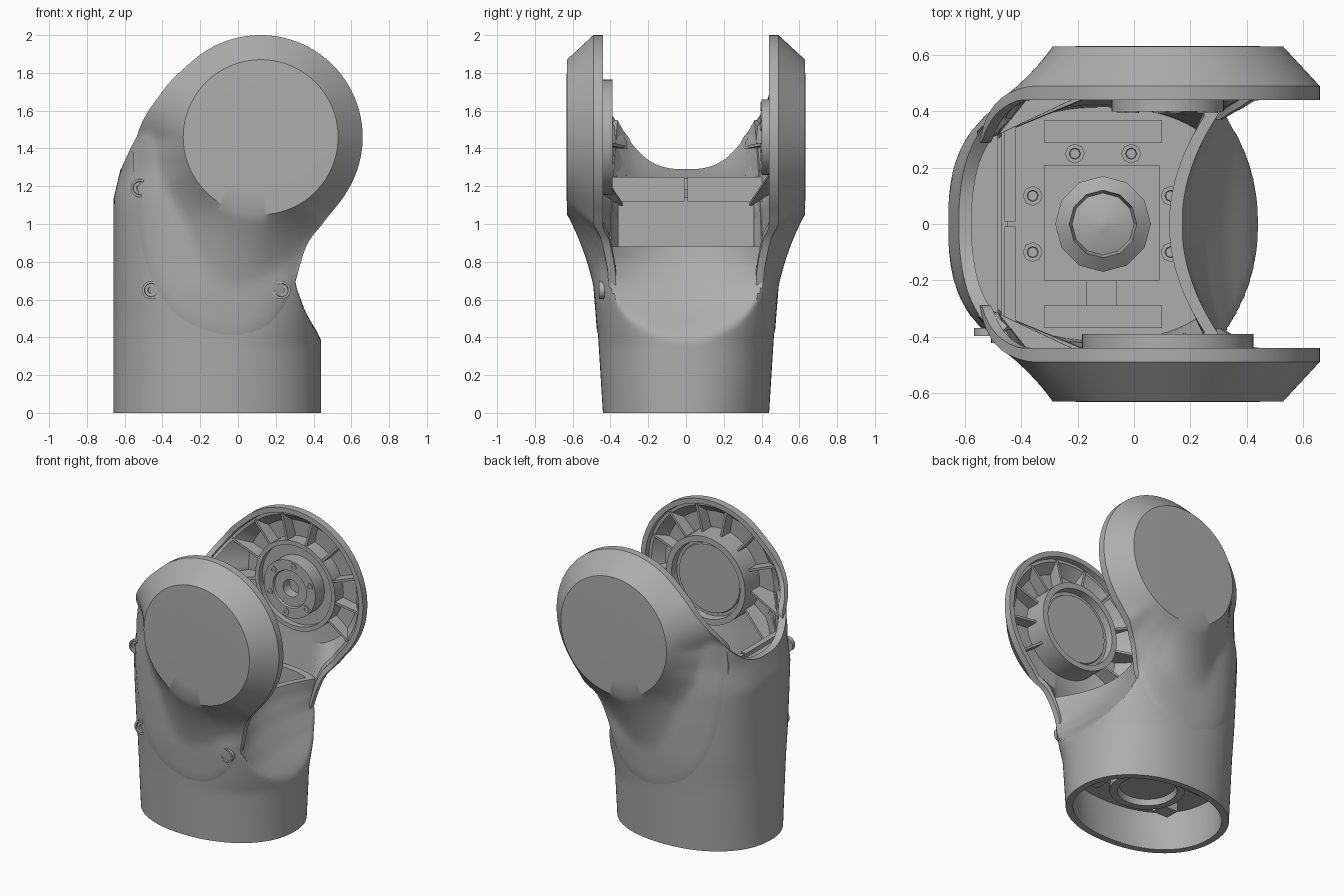
import bpy, bmesh, math
from mathutils import Vector

if "Cube" in bpy.data.objects:
    bpy.data.objects.remove(bpy.data.objects["Cube"])

GREY = (0.42, 0.42, 0.42, 1)
mat = bpy.data.materials.new("cast grey")
mat.use_nodes = True
mat.diffuse_color = GREY
mat.node_tree.nodes["Principled BSDF"].inputs["Base Color"].default_value = GREY

AXIS_X, AXIS_Z = 0.12, 1.46      # joint axis


def finish(bm, name, smooth=25):
    bmesh.ops.recalc_face_normals(bm, faces=bm.faces)
    me = bpy.data.meshes.new(name)
    bm.to_mesh(me)
    bm.free()
    me.materials.append(mat)
    ob = bpy.data.objects.new(name, me)
    bpy.context.collection.objects.link(ob)
    bpy.ops.object.select_all(action='DESELECT')
    bpy.context.view_layer.objects.active = ob
    ob.select_set(True)
    bpy.ops.object.shade_smooth_by_angle(angle=math.radians(smooth))


def lerp(table, t):
    for (a, va), (b, vb) in zip(table, table[1:]):
        if t <= b:
            return va + (vb - va) * max(0, (t - a) / (b - a))
    return table[-1][1]


def loft(rings, name, smooth=25, closed=False):
    """Skin a list of rings; cap the ends, or join last to first."""
    bm = bmesh.new()
    rows = [[bm.verts.new(p) for p in r] for r in rings]
    n = len(rows[0])
    for a, b in zip(rows, rows[1:] + rows[:1] if closed else rows[1:]):
        for i in range(n):
            k = (i + 1) % n
            bm.faces.new((a[i], a[k], b[k], b[i]))
    if not closed:
        bm.faces.new(rows[0])
        bm.faces.new(rows[-1])
    finish(bm, name, smooth)


def box(name, lo, hi):
    bm = bmesh.new()
    bmesh.ops.create_cube(bm, size=1)
    lo, hi = Vector(lo), Vector(hi)
    for v in bm.verts:
        v.co = (lo + hi) / 2 + Vector(c * s for c, s in zip(v.co, hi - lo))
    finish(bm, name)


def turned(name, profile, origin, along, n=40):
    """Revolve (radius, distance) pairs about a direction."""
    rot = Vector(along).to_track_quat('Z', 'Y')
    rings = [[Vector(origin) + rot @ Vector((r * math.cos(2 * math.pi * i / n),
                                            r * math.sin(2 * math.pi * i / n), d))
              for i in range(n)] for r, d in profile]
    loft(rings, name)


# Body shell: oval section, scooped on the right, U-shaped top on the left
LEFT = [(0, 0.55), (1.13, 0.55), (1.3, 0.51)]
WIDTH = [(0, 0.44), (0.4, 0.465), (0.65, 0.485), (0.9, 0.49)]
POWER_LEFT = [(0, 2.15), (0.5, 2.3), (1.2, 2.7)]
POWER_RIGHT = [(0, 2.15), (0.35, 2.3), (0.7, 3.2)]
SCOOP = [(0.36, 0.455), (0.44, 0.41), (0.55, 0.325), (0.68, 0.245), (0.8, 0.19), (0.88, 0.17)]
BOW = [(0.36, 0), (0.55, 0.04), (0.68, 0.065), (0.8, 0.115), (0.88, 0.15)]


def section(x_side, z):
    """Reach along x, half width along y and roundness of one side at a height."""
    if x_side > 0:
        return 0.55, lerp(WIDTH, z), lerp(POWER_RIGHT, z)
    return lerp(LEFT, z), lerp(WIDTH, z), lerp(POWER_LEFT, z)


def shell_point(a, z, inset=0):
    c, s = math.cos(a), math.sin(a)
    reach, width, power = section(c, z)
    x = -0.11 + math.copysign(abs(c) ** (2 / power) * (reach - inset), c)
    y = math.copysign(abs(s) ** (2 / power) * (width - inset), s)
    return Vector((min(x, lerp(SCOOP, z) - inset + lerp(BOW, z) * (y / 0.42) ** 2), y, z))


def shell_half_width(x, z):
    reach, width, power = section(x + 0.11, z)
    return width * max(0, 1 - (abs(x + 0.11) / reach) ** power) ** (1 / power)


def shell_top(a):
    p = shell_point(a, 0.88)
    t = min(1, max(0, (-0.42 - p.x) / 0.08))
    u = min(1, abs(p.y) / 0.42)
    return 0.88 + t * (0.41 + 0.31 * u ** 2.6)


angles = [2 * math.pi * (i + 0.5) / 128 for i in range(128)]
LEVELS = 32
loft([[shell_point(a, shell_top(a) * j / LEVELS, inset) for a in angles]
      for inset, steps in ((0, range(LEVELS + 1)), (0.045, range(LEVELS, -1, -1)))
      for j in steps], "body_shell", 35, closed=True)

# Cheek outline as a radius about the joint axis
OUTLINE = [(-0.28, 1.825), (-0.42, 1.67), (-0.525, 1.5), (-0.555, 1.35), (-0.55, 1.2),
           (-0.53, 0.95), (-0.47, 0.7), (-0.33, 0.48), (-0.05, 0.38), (0.13, 0.41),
           (0.24, 0.52), (0.295, 0.65), (0.31, 0.76), (0.36, 0.91), (0.48, 1.05)]
polar = [(math.atan2(z - AXIS_Z, x - AXIS_X) % (2 * math.pi),
          math.hypot(x - AXIS_X, z - AXIS_Z)) for x, z in OUTLINE]
polar = [(0, 0.54), (1.85, 0.54)] + polar + [(5.7, 0.54), (2 * math.pi, 0.54)]
M = 144
thetas = [2 * math.pi * i / M for i in range(M)]
RADII = [lerp(polar, t) for t in thetas]
for _ in range(4):
    RADII = [(RADII[i - 1] + 2 * RADII[i] + RADII[(i + 1) % M]) / 4 for i in range(M)]


def spot(t, r):
    return AXIS_X + r * math.cos(t), AXIS_Z + r * math.sin(t)


def rim_depth(t, R):
    """Free rim stands at 0.49; the rest sinks into the body surface."""
    x, z = spot(t, R)
    free = 0.49
    sunk = min(free, max(0.33, shell_half_width(x, z) - 0.004))
    on_body = min(1, max(0, (1.75 - z) / 0.3)) if x < 0.12 else min(1, max(0, (1.0 - z) / 0.3))
    return free + (sunk - free) * on_body


RIMS = [rim_depth(t, R) for t, R in zip(thetas, RADII)]


def cheek_ring(side, radius, depth):
    ring = []
    for t, R, rim in zip(thetas, RADII, RIMS):
        x, z = spot(t, radius(R))
        ring.append((x, side * depth(R, rim), z))
    return ring


def slope_ring(side, t):
    """Ring on the outer slope, kept just outside the body shell."""
    ring = []
    for angle, R, rim in zip(thetas, RADII, RIMS):
        x, z = spot(angle, 0.41 + t * (R - 0.41))
        power = 1 + min(1, max(0, (R - 0.54) / 0.4))
        y = 0.63 - (0.63 - rim) * (1 - (1 - t) ** power)
        if t < 1 and z < 1.65:
            y = max(y, shell_half_width(x, z) + 0.004)
        ring.append((x, side * y, z))
    return ring


def near(y, gap):
    return lambda R, rim: min(y, rim - gap)


for side, label in ((-1, "front"), (1, "back")):
    rings = [cheek_ring(side, lambda R: 0.3, lambda R, rim: 0.632)]
    rings += [slope_ring(side, k / 14) for k in range(15)]
    for radius, depth in ((lambda R: R, near(0.44, 0.04)), (lambda R: R - 0.035, near(0.44, 0.04)),
                          (lambda R: R - 0.04, near(0.475, 0.015)),
                          (lambda R: R - 0.055, near(0.475, 0.015)),
                          (lambda R: R - 0.06, near(0.495, 0.015)),
                          (lambda R: 0.42, lambda R, rim: 0.545),
                          (lambda R: 0.2, lambda R, rim: 0.56)):
        rings.append(cheek_ring(side, radius, depth))
    loft(rings, label + "_cheek", 31)

    # Radial ribs in the cheek recess
    for k in range(10):
        i = (M - 14 + k * 11) % M
        end = min(RADII[i] - 0.05, 0.66)
        low = min(0.465, RIMS[i] - 0.02)
        out = Vector((math.cos(thetas[i]), 0, math.sin(thetas[i])))
        across = Vector((-out.z, 0, out.x))
        outline = [(0.29, 0.465), (end, low), (end, low + 0.015), (0.42, 0.55), (0.29, 0.56)]
        loft([[Vector((AXIS_X, side * y, AXIS_Z)) + out * r + across * w for r, y in outline]
              for w in (-0.008, 0.008)], label + "_rib")

# Bearing ring in the front cheek, drive hub in the back cheek
turned("bearing_ring", [(0.305, -0.56), (0.305, -0.39), (0.265, -0.39), (0.26, -0.44),
                        (0.24, -0.44), (0.235, -0.43), (0.02, -0.43)],
       (AXIS_X, 0, AXIS_Z), (0, 1, 0), 48)
turned("hub_collar", [(0.31, 0), (0.31, 0.1), (0.28, 0.1), (0.28, 0.06), (0.21, 0.06)],
       (AXIS_X, 0.56, AXIS_Z), (0, -1, 0), 48)
turned("drive_hub", [(0.2, 0), (0.2, 0.16), (0.13, 0.16), (0.125, 0.145),
                     (0.06, 0.145), (0.055, 0.08), (0.01, 0.08)],
       (AXIS_X, 0.56, AXIS_Z), (0, -1, 0), 48)
for k in range(6):
    a = math.radians(60 * k + 20)
    turned("hub_bolt", [(0.024, 0), (0.024, 0.02), (0.012, 0.02), (0.012, 0.005)],
           (AXIS_X + 0.165 * math.cos(a), 0.415, AXIS_Z + 0.165 * math.sin(a)), (0, -1, 0), 12)

# Screws sunk in the front of the body
for x, z in ((-0.52, 1.19), (-0.46, 0.65), (0.23, 0.65)):
    turned("shell_screw", [(0.048, 0), (0.048, 0.03), (0.036, 0.03), (0.034, 0.015),
                           (0.018, 0.015), (0.015, 0.005)],
           (x, 0.014 - shell_half_width(x, z), z), (0, -1, 0), 20)

# Inner liner and split ledge on the left wall
box("liner_panel", (-0.47, -0.36, 0.3), (-0.45, 0.36, 1.14))
for y0, y1 in ((-0.4, -0.008), (0.008, 0.41)):
    box("liner_ledge", (-0.46, y0, 1.12), (-0.42, y1, 1.25))
loft([[shell_point(math.radians(d), 1.18, 0.02) + Vector((0, 0, dz))
       for d in range(130, 231, 5)] for dz in (0, 0.06)], "ledge_filler")

# Floor with its motor mount
loft([[shell_point(a, z, 0.03) for a in angles] for z in (0.28, 0.32)], "floor")
box("mount_plate", (-0.32, -0.2, 0.31), (0.09, 0.21, 0.4))
turned("motor_cap", [(0.17, 0), (0.17, 0.12), (0.12, 0.16), (0.11, 0.12), (0.02, 0.15)],
       (-0.11, 0, 0.38), (0, 0, 1), 12)
for y in (-0.33, 0.33):
    box("floor_rail", (-0.32, y - 0.04, 0.31), (0.1, y + 0.04, 0.5))
box("cable_guide", (-0.17, -0.31, 0.31), (-0.06, -0.2, 0.45))
for x, y in ((-0.36, 0.1), (-0.36, -0.1), (0.13, 0.1), (0.13, -0.1), (-0.21, 0.25), (-0.01, 0.25)):
    turned("floor_bolt", [(0.035, 0), (0.035, 0.08), (0.02, 0.08), (0.018, 0.05)],
           (x, y, 0.31), (0, 0, 1), 8)

# Underside coupling
turned("coupling", [(0.24, 0), (0.24, 0.12), (0.19, 0.12), (0.18, 0.08), (0.02, 0.08)],
       (-0.11, 0, 0.29), (0, 0, -1), 24)
for x, y in ((0.18, 0.17), (0.18, -0.17), (-0.4, 0.17), (-0.4, -0.17)):
    box("coupling_lug", (x - 0.06, y - 0.05, 0.2), (x + 0.06, y + 0.05, 0.29))
